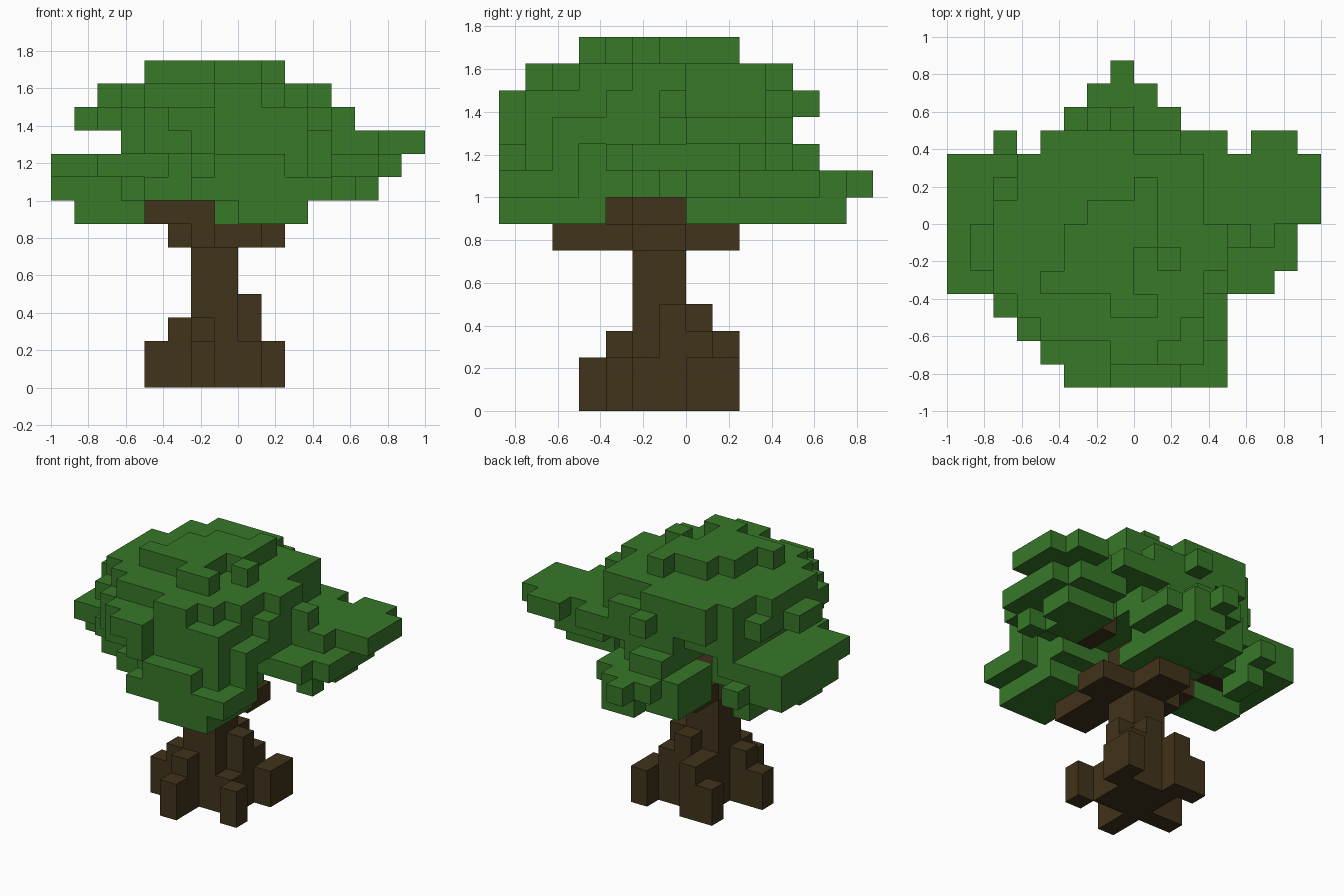
import bpy, bmesh
from mathutils import Vector

if "Cube" in bpy.data.objects:
    bpy.data.objects.remove(bpy.data.objects["Cube"])

U = 0.125  # edge length of one block


def material(name, rgb):
    m = bpy.data.materials.new(name)
    m.diffuse_color = (*rgb, 1)
    m.use_nodes = True
    m.node_tree.nodes["Principled BSDF"].inputs["Base Color"].default_value = m.diffuse_color
    return m


BARK = material("bark brown", (0.053, 0.033, 0.0105))
LEAF = material("leaf green", (0.040, 0.188, 0.022))

cells = {}   # block position -> part name
mats = {}


def part(name, mat, boxes):
    """Fill boxes (x0, x1, y0, y1, z0, z1) in block units; earlier parts win."""
    mats[name] = mat
    for x0, x1, y0, y1, z0, z1 in boxes:
        for x in range(x0, x1):
            for y in range(y0, y1):
                for z in range(z0, z1):
                    cells.setdefault((x, y, z), name)


# Trunk column, swelling toward the ground
part("trunk", BARK, [
    (-2, 0, -2, 0, 0, 10), (-2, 1, -2, 1, 0, 2), (-2, 1, -1, 1, 2, 3),
    (0, 1, -1, 0, 3, 4), (-1, 0, 0, 1, 3, 4)])

# Roots spreading around the foot
part("roots", BARK, [
    (-2, -1, -4, -2, 0, 2), (-2, -1, -3, -2, 2, 3), (-3, -2, -2, -1, 0, 3),
    (-4, -3, -2, -1, 0, 2), (1, 2, -3, -2, 0, 2),
    (1, 2, 0, 2, 0, 2), (-3, -1, 1, 2, 0, 2), (-2, -1, 1, 2, 2, 3)])

# Boughs reaching into the leaves
part("boughs", BARK, [
    (-2, 0, -3, 2, 6, 7), (-1, 1, -5, -2, 6, 7), (-3, 2, -2, 0, 6, 7),
    (-4, -1, -3, 0, 7, 8), (2, 3, -1, 1, 8, 9),
    (-6, -4, 0, 1, 8, 9), (-3, -2, 1, 2, 8, 9)])

# Low lobes, one for each side
part("left_leaves", LEAF, [
    (-8, -4, -3, 3, 9, 10), (-6, -3, -4, 2, 9, 10),
    (-8, -5, -2, 3, 8, 9), (-5, -3, -3, 2, 8, 9), (-6, -5, 3, 4, 8, 9),
    (-7, -4, -2, 0, 7, 8), (-6, -5, 1, 3, 7, 8)])
part("right_leaves", LEAF, [
    (4, 8, 0, 3, 10, 11), (5, 7, 3, 4, 10, 11), (4, 6, -1, 0, 10, 11),
    (3, 6, -3, 3, 9, 10), (6, 7, -2, 2, 9, 10),
    (3, 5, -1, 2, 8, 9), (5, 6, -2, -1, 8, 9), (5, 6, 0, 2, 8, 9)])
part("front_leaves", LEAF, [
    (0, 3, -7, -3, 7, 8), (-1, 0, -5, -3, 7, 8),
    (-2, 4, -7, -4, 8, 9), (-2, 3, -4, -2, 8, 9), (-4, -2, -5, -3, 8, 9),
    (-1, 2, -7, -6, 9, 10), (-2, 3, -6, -5, 9, 10), (-3, 4, -5, -4, 9, 10),
    (-4, 3, -4, -3, 9, 10)])
part("back_leaves", LEAF, [
    (-3, 1, 2, 5, 7, 8), (-1, 1, 0, 2, 7, 8), (-1, 1, 5, 6, 7, 8),
    (-2, 1, 1, 6, 8, 9), (-3, 2, 2, 5, 8, 9), (-1, 0, 6, 7, 8, 9),
    (-2, 2, 0, 3, 9, 10), (-2, 1, 3, 4, 9, 10), (-2, 0, 4, 5, 9, 10)])

# Broad crown in stepped layers
part("crown_base", LEAF, [
    (-3, 3, -3, 1, 9, 10),
    (-5, 4, -3, 3, 10, 11), (-2, 4, 3, 4, 10, 11), (-5, 4, -5, -3, 10, 11),
    (-4, 3, -6, -5, 10, 11), (-2, -1, -7, -6, 10, 11)])
part("crown_middle", LEAF, [
    (-6, 3, -3, 2, 11, 12), (-5, 3, 2, 3, 11, 12), (-4, 2, 3, 4, 11, 12),
    (-7, -6, -2, 0, 11, 12), (3, 5, -1, 0, 11, 12),
    (3, 4, -3, -1, 11, 12), (-1, 0, 4, 5, 11, 12), (-6, 3, -4, -3, 11, 12),
    (-5, 3, -5, -4, 11, 12), (-4, 3, -6, -5, 11, 12), (-3, -1, -7, -6, 11, 12)])
part("crown_upper", LEAF, [
    (-6, 3, -3, 1, 12, 13), (-5, 3, 1, 3, 12, 13),
    (-4, 0, 3, 4, 12, 13), (3, 4, -2, 0, 12, 13), (-5, 3, -4, -3, 12, 13),
    (-4, 2, -5, -4, 12, 13), (-1, 1, -6, -5, 12, 13)])
part("crown_top", LEAF, [
    (0, 1, 1, 2, 13, 14), (-2, 1, 0, 1, 13, 14), (-3, 1, -1, 0, 13, 14),
    (-3, 0, -2, -1, 13, 14), (1, 2, -2, -1, 13, 14),
    (-4, 0, -3, -2, 13, 14), (-1, 1, -4, -3, 13, 14)])

# Build each part from the block faces open to the air
for name, mat in mats.items():
    bm = bmesh.new()
    for cell, owner in cells.items():
        if owner != name:
            continue
        mid = Vector(cell) + Vector((0.5, 0.5, 0.5))
        for axis in range(3):
            for sign in (-1, 1):
                n = [0, 0, 0]
                n[axis] = sign
                if tuple(c + d for c, d in zip(cell, n)) in cells:
                    continue
                a, b = Vector((0, 0, 0)), Vector((0, 0, 0))
                a[(axis + 1) % 3] = 0.5
                b[(axis + 2) % 3] = 0.5 * sign
                f = mid + Vector(n) * 0.5
                bm.faces.new([bm.verts.new((f + p) * U)
                              for p in (-a - b, a - b, a + b, -a + b)])
    bmesh.ops.remove_doubles(bm, verts=bm.verts, dist=0.001)
    bmesh.ops.dissolve_limit(bm, angle_limit=0.01, verts=bm.verts, edges=bm.edges)
    mesh = bpy.data.meshes.new(name)
    bm.to_mesh(mesh)
    bm.free()
    mesh.materials.append(mat)
    bpy.context.collection.objects.link(bpy.data.objects.new(name, mesh))
